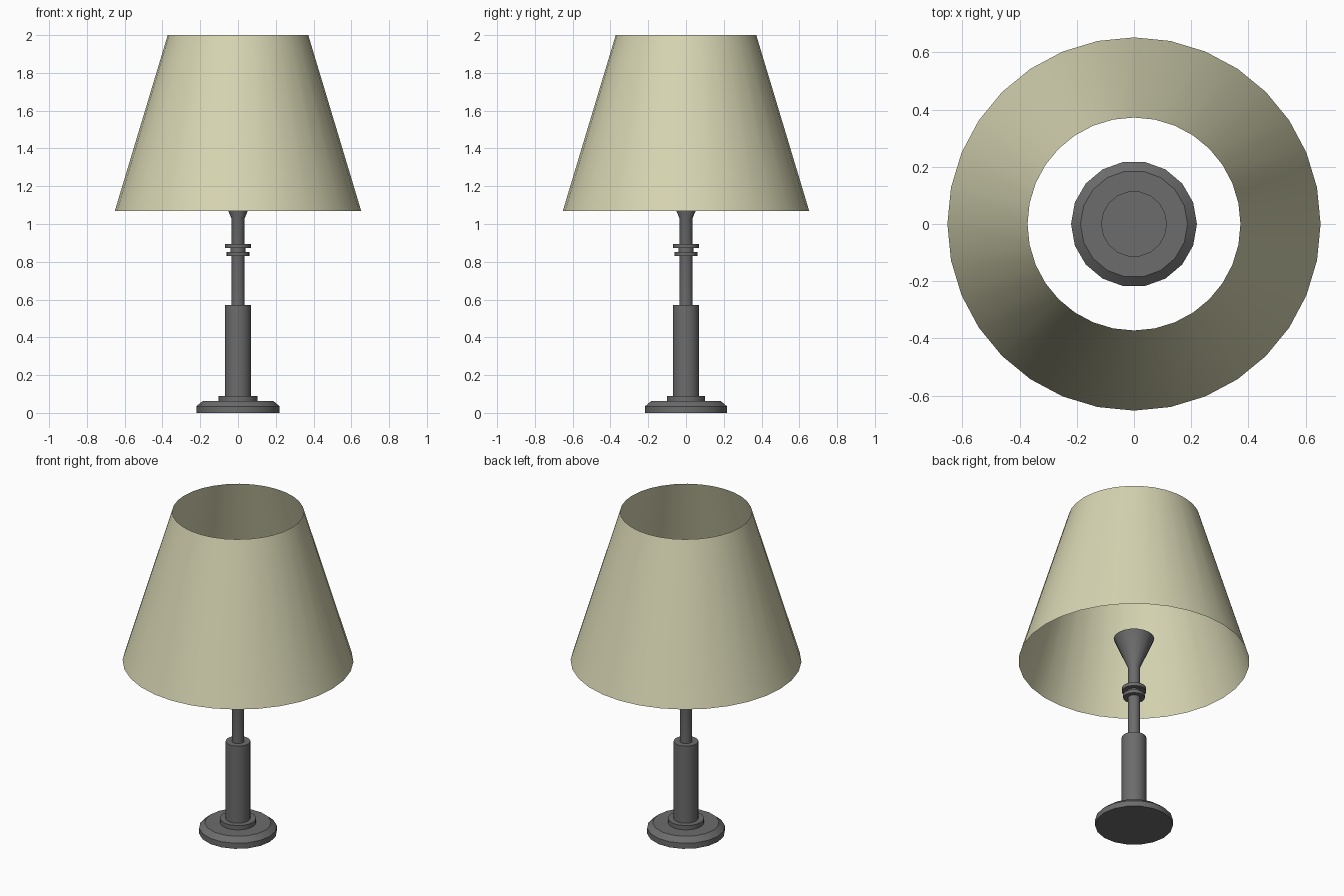
import bpy, bmesh, math

cube = bpy.data.objects.get("Cube")
if cube:
    bpy.data.objects.remove(cube, do_unlink=True)


def make_material(name, rgb):
    mat = bpy.data.materials.new(name)
    mat.use_nodes = True
    mat.diffuse_color = (*rgb, 1)
    mat.node_tree.nodes["Principled BSDF"].inputs["Base Color"].default_value = (*rgb, 1)
    return mat


def lathe(name, profile, mat, sides=18, capped=True):
    """Turn a (radius, height) profile around the z axis."""
    bm = bmesh.new()
    rings = []
    for r, z in profile:
        angles = [math.tau * i / sides for i in range(sides)]
        rings.append([bm.verts.new((r * math.cos(a), r * math.sin(a), z)) for a in angles])
    for low, high in zip(rings, rings[1:]):
        for i in range(sides):
            j = (i + 1) % sides
            bm.faces.new((low[i], low[j], high[j], high[i]))
    if capped:
        bm.faces.new(rings[0][::-1])
        bm.faces.new(rings[-1])
    mesh = bpy.data.meshes.new(name)
    bm.to_mesh(mesh)
    bm.free()
    mesh.materials.append(mat)
    obj = bpy.data.objects.new(name, mesh)
    bpy.context.collection.objects.link(obj)
    bpy.ops.object.select_all(action='DESELECT')
    obj.select_set(True)
    bpy.context.view_layer.objects.active = obj
    bpy.ops.object.shade_smooth_by_angle(angle=math.radians(30))
    return obj


metal = make_material("dark grey metal", (0.15, 0.15, 0.15))
fabric = make_material("cream fabric", (0.68, 0.67, 0.45))

# Foot and stem
lathe("foot", [(0.22, 0), (0.22, 0.035), (0.187, 0.063)], metal)
lathe("foot_collar", [(0.102, 0.063), (0.102, 0.09)], metal)
lathe("lower_column", [(0.07, 0.09), (0.07, 0.57)], metal)

# Pole flaring into the bulb holder
lathe("pole_and_holder", [(0.035, 0.57), (0.035, 1.03), (0.115, 1.217)], metal)

# Decorative rings on the pole
for name, radius, bottom, top in (("lower_ring", 0.061, 0.831, 0.852),
                                  ("ring_spacer", 0.039, 0.852, 0.873),
                                  ("upper_ring", 0.069, 0.873, 0.894)):
    lathe(name, [(radius, bottom), (radius, top)], metal)

# Open conical shade
lathe("shade", [(0.652, 1.07), (0.372, 2.0)], fabric, sides=32, capped=False)
